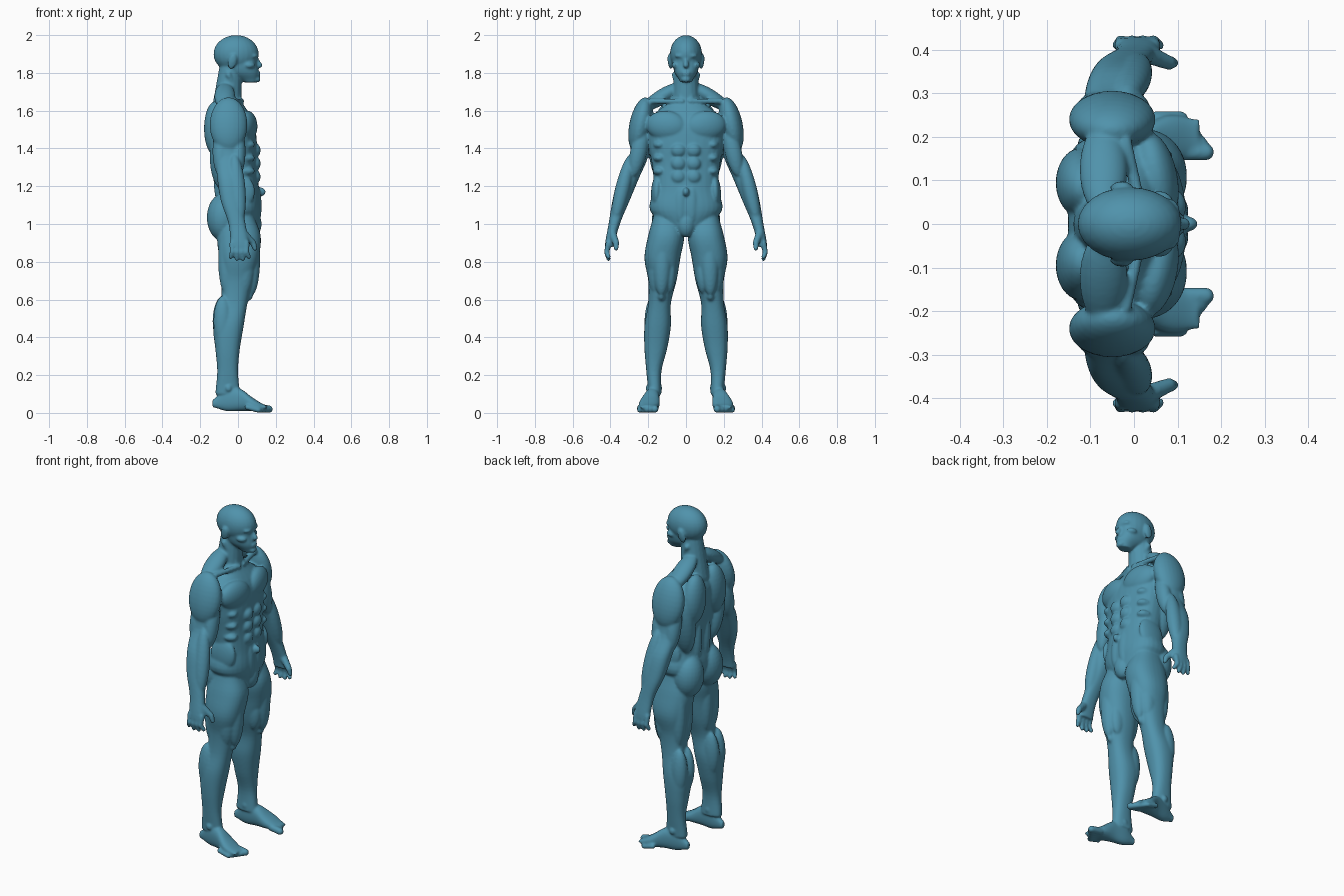
import bpy
import bmesh
import math
from mathutils import Vector, Matrix

cube = bpy.data.objects.get("Cube")
if cube:
    bpy.data.objects.remove(cube, do_unlink=True)

SEGMENTS = 32
STEPS = 5
ROUNDNESS = .85
FRONT = Vector((1, 0, 0))
OUT = Vector((0, 1, 0))
bm = bmesh.new()


def blend(values, place):
    """Smooth value at a fractional place along evenly spaced values."""
    last = len(values) - 1
    i = min(int(place), last - 1)
    t = place - i
    before, start, end, after = (values[max(0, min(last, i + k))] for k in range(-1, 3))
    leave, arrive = (end - before) / 2, (after - start) / 2
    ease = t * t * (3 - 2 * t)
    return start + (end - start) * ease + t * (1 - t) * (leave * (1 - t) - arrive * t)


def bulge(value):
    """Push a circle slightly towards a rounded square."""
    return math.copysign(abs(value) ** ROUNDNESS, value)


def loft(low, high, u_low, u_high, v_low, v_high, axis="z"):
    """Closed body through evenly spaced cross-sections along an axis."""
    loops = []
    total = STEPS * (len(u_low) - 1)
    for step in range(total + 1):
        u0, u1, v0, v1 = (blend(side, step / STEPS) for side in (u_low, u_high, v_low, v_high))
        position = low + (high - low) * step / total
        loop = []
        for k in range(SEGMENTS):
            angle = math.tau * k / SEGMENTS
            u = (u0 + u1 + (u1 - u0) * bulge(math.cos(angle))) / 2
            v = (v0 + v1 + (v1 - v0) * bulge(math.sin(angle))) / 2
            loop.append(bm.verts.new((u, v, position) if axis == "z" else (position, u, v)))
        loops.append(loop)
    for lower, upper in zip(loops, loops[1:]):
        for k in range(SEGMENTS):
            n = (k + 1) % SEGMENTS
            bm.faces.new((lower[k], lower[n], upper[n], upper[k]))
    bm.faces.new(loops[0])
    bm.faces.new(loops[-1])


def central_loft(low, high, backs, fronts, half_widths):
    loft(low, high, backs, fronts, [-w for w in half_widths], half_widths)


def muscle(start, end, depth, width, forward=0, outward=0):
    """Ellipsoid from start to end, with its depth facing the front."""
    shift = FRONT * forward + OUT * outward
    start, end = Vector(start) + shift, Vector(end) + shift
    along = (end - start).normalized()
    facing = (FRONT - along * FRONT.dot(along)).normalized()
    turn = Matrix((facing, along.cross(facing), along)).transposed().to_4x4()
    size = Matrix.Diagonal((depth, width, (end - start).length / 2, 1))
    bmesh.ops.create_uvsphere(bm, u_segments=24, v_segments=16, radius=1,
                              matrix=Matrix.Translation((start + end) / 2) @ turn @ size)


def ball(center, depth, width, height):
    up = Vector((0, 0, height))
    muscle(Vector(center) - up, Vector(center) + up, depth, width)


def rod(points, radii):
    """Chain of tapered segments with round joints."""
    points = [Vector(p) for p in points]
    for point, radius in zip(points, radii):
        bmesh.ops.create_uvsphere(bm, u_segments=16, v_segments=10, radius=radius,
                                  matrix=Matrix.Translation(point))
    for i, (start, end) in enumerate(zip(points, points[1:])):
        turn = (end - start).to_track_quat("Z", "Y").to_matrix().to_4x4()
        bmesh.ops.create_cone(bm, cap_ends=True, segments=16, radius1=radii[i],
                              radius2=radii[i + 1], depth=(end - start).length,
                              matrix=Matrix.Translation((start + end) / 2) @ turn)


# Joints of the half with positive y, which is mirrored later
shoulder = (-.05, .22, 1.52)
elbow = (-.05, .28, 1.25)
wrist = (0, .38, 1)
hip = (0, .12, 1)
knee = (0, .13, .62)
shin = (0, .14, .35)

# Brow, cheek and ear
muscle((.1, .01, 1.89), (.08, .06, 1.89), .015, .01)
muscle((.09, .05, 1.84), (.04, .07, 1.84), .015, .015)
muscle((-.04, .08, 1.82), (-.02, .09, 1.9), .024, .012)

# Neck cord, collarbone and shoulder slope
rod([(.01, .02, 1.65), (-.05, .06, 1.79)], [.016, .016])
rod([(.02, .02, 1.65), (-.02, .19, 1.65)], [.013, .015])
muscle((-.07, .02, 1.74), (-.07, .23, 1.61), .055, .04)

# Chest, shoulder blade, side of back, spine muscle and flank
muscle((.07, 0, 1.51), (.03, .21, 1.53), .05, .08)
muscle((-.12, .08, 1.65), (-.12, .11, 1.36), .06, .08)
muscle((-.08, .11, 1.18), (-.08, .17, 1.54), .07, .055)
muscle((-.08, .04, 1.06), (-.09, .04, 1.42), .045, .035)
muscle((.02, .15, 1.26), (0, .16, 1.08), .08, .03)

# Abdominals and ribs
for row in range(3):
    z = 1.25 + .07 * row
    ball((.09, .04, z), .03, .04, .038)
    ball((.04, .14, z + .03), .05, .035, .025)
muscle((.09, .03, 1.22), (.1, .03, 1), .03, .035)

# Arm with palm, shoulder cap, biceps, triceps and forearm
loft(.88, 1.6,
     [-.04, -.05, -.09, -.11, -.12, -.13, -.12],
     [.06, .04, .02, .01, .01, .02, 0],
     [.38, .35, .3, .25, .2, .19, .18],
     [.43, .41, .39, .36, .3, .29, .27])
muscle((-.05, .21, 1.67), (-.05, .27, 1.38), .1, .06)
muscle(shoulder, elbow, .04, .045, forward=.05)
muscle(shoulder, elbow, .045, .045, forward=-.04)
muscle((-.03, .29, 1.37), wrist, .045, .04, forward=.01)

# Fingers and thumb
for i in range(4):
    x = .025 * i - .03
    tip = .81 + .01 * abs(i - 1.5)
    rod([(x, .41, .9), (x, .42, .85), (x * 1.3, .41, tip)], [.016, .014, .012])
rod([(.03, .39, .95), (.08, .37, .9), (.09, .37, .87)], [.022, .017, .013])

# Leg from ankle to hip
loft(.1, 1.06,
     [-.12, -.11, -.12, -.13, -.09, -.09, -.1, -.11, -.08],
     [.01, 0, .01, .03, .05, .08, .11, .12, .08],
     [.13, .13, .1, .08, .08, .05, .03, .01, .04],
     [.2, .21, .22, .22, .2, .2, .22, .2, .17])

# Buttock, thigh muscles, kneecap, calf and ankle bones
muscle((-.08, .08, 1.16), (-.08, .1, .91), .085, .09)
muscle(hip, knee, .06, .05, forward=.03, outward=.03)
muscle(hip, knee, .047, .05, forward=.07)
muscle((.05, .08, .84), (.04, .09, .63), .045, .033)
for offset in (-.03, .03):
    muscle(hip, knee, .045, .04, forward=-.06, outward=offset)
ball(knee, .08, .03, .04)
muscle(knee, shin, .055, .038, forward=-.08, outward=-.015)
muscle(knee, shin, .05, .04, forward=-.08, outward=.045)
for y in (.14, .2):
    ball((-.05, y, .13), .018, .014, .02)

# Foot from heel to ball, then toes
loft(-.135, .15,
     [.15, .14, .14, .14, .16],
     [.18, .2, .22, .25, .24],
     [.03, .01, .01, .01, .02],
     [.07, .13, .13, .08, .04], axis="x")
for i in range(5):
    y = .165 + .02 * i
    tip = .165 - .014 * i
    radius = .02 * .92 ** i
    rod([(tip - .06, y, .03), (tip, y, radius)], [radius, radius])

# Mirror the half across the middle
copy = bmesh.ops.duplicate(bm, geom=bm.verts[:] + bm.edges[:] + bm.faces[:])
for item in copy["geom"]:
    if isinstance(item, bmesh.types.BMVert):
        item.co.y *= -1

# Torso, neck, jaw and skull
central_loft(.95, 1.67,
             [-.08, -.13, -.11, -.12, -.14, -.15, -.1],
             [.1, .12, .11, .1, .1, .08, .01],
             [.08, .19, .17, .18, .2, .2, .07])
rod([(-.06, 0, 1.6), (-.04, 0, 1.82)], [.08, .06])
central_loft(1.75, 1.9, [.03, -.06, -.08, -.08], [.1, .11, .1, .1], [.03, .06, .07, .07])
ball((-.01, 0, 1.9), .12, .085, .1)

# Nose, lips, chin, navel and front of pelvis
rod([(.1, 0, 1.87), (.115, 0, 1.84)], [.01, .015])
for z in (1.79, 1.802):
    ball((.105, 0, z), .015, .025, .007)
ball((.1, 0, 1.765), .02, .025, .016)
ball((.12, 0, 1.17), .027, .018, .024)
ball((.08, 0, 1), .045, .05, .07)

bmesh.ops.recalc_face_normals(bm, faces=bm.faces)
mesh = bpy.data.meshes.new("body")
bm.to_mesh(mesh)
bm.free()
body = bpy.data.objects.new("body", mesh)
bpy.context.collection.objects.link(body)

# Blue skin, one material for the whole body
skin = bpy.data.materials.new("blue_skin")
skin.use_nodes = True
skin.diffuse_color = (.08, .29, .41, 1)
skin.node_tree.nodes["Principled BSDF"].inputs["Base Color"].default_value = skin.diffuse_color
mesh.materials.append(skin)

# Fuse the parts into one soft skin
fuse = body.modifiers.new("fuse", "REMESH")
fuse.mode = "VOXEL"
fuse.voxel_size = .006
fuse.use_smooth_shade = True
soften = body.modifiers.new("soften", "SMOOTH")
soften.factor = .5
soften.iterations = 7
